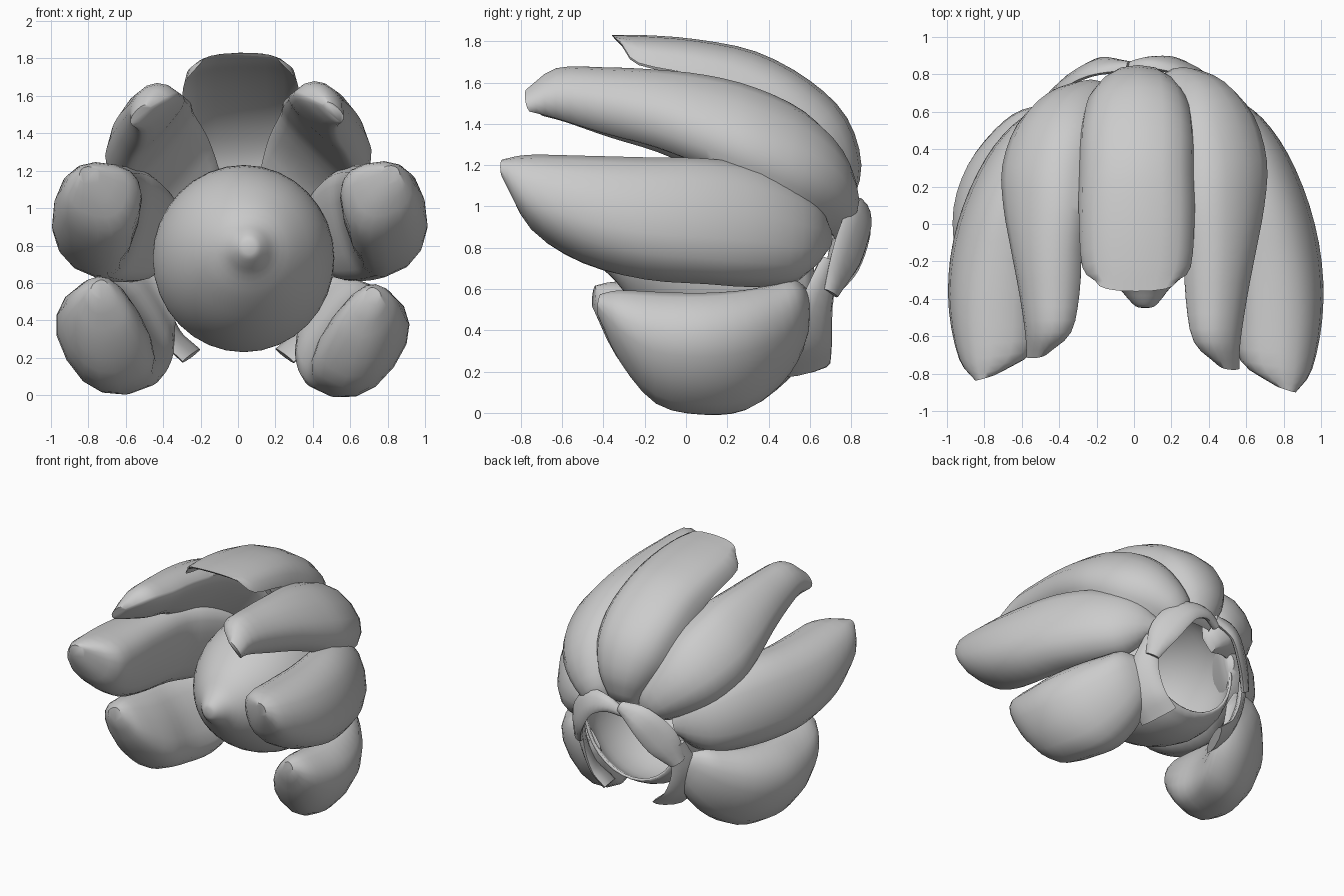
import bpy, bmesh, math
from mathutils import Vector

cube = bpy.data.objects.get("Cube")
if cube:
    bpy.data.objects.remove(cube, do_unlink=True)

grey = bpy.data.materials.new("plain grey")
grey.use_nodes = True
grey.diffuse_color = (0.6, 0.6, 0.6, 1)
grey.node_tree.nodes["Principled BSDF"].inputs["Base Color"].default_value = (0.6, 0.6, 0.6, 1)

CENTRE = Vector((0.03, 0, 0.75))
FORWARD = Vector((0, 1, 0))


def smooth_stations(stations, steps=3):
    """Catmull-Rom interpolation of station tuples."""
    pts = [Vector(s) for s in stations]
    pts = [pts[0] * 2 - pts[1]] + pts + [pts[-1] * 2 - pts[-2]]
    out = []
    for a, b, c, d in zip(pts, pts[1:], pts[2:], pts[3:]):
        for i in range(steps):
            t = i / steps
            out.append((b * 2 + (c - a) * t + (a * 2 - b * 5 + c * 4 - d) * t ** 2
                        + (b * 3 - a - c * 3 + d) * t ** 3) / 2)
    return out + [pts[-2]]


def loft(name, rings, cap_start=True, cap_end=True, angle=50):
    """Skin a list of closed rings."""
    bm = bmesh.new()
    rows = [[bm.verts.new(p) for p in ring] for ring in rings]
    n = len(rows[0])
    for a, b in zip(rows, rows[1:]):
        for i in range(n):
            bm.faces.new((a[i], a[(i + 1) % n], b[(i + 1) % n], b[i]))
    if cap_start:
        bm.faces.new(rows[0])
    if cap_end:
        bm.faces.new(rows[-1])
    bmesh.ops.recalc_face_normals(bm, faces=bm.faces)
    mesh = bpy.data.meshes.new(name)
    bm.to_mesh(mesh)
    bm.free()
    obj = bpy.data.objects.new(name, mesh)
    bpy.context.collection.objects.link(obj)
    mesh.materials.append(grey)
    bpy.ops.object.select_all(action='DESELECT')
    obj.select_set(True)
    bpy.context.view_layer.objects.active = obj
    bpy.ops.object.shade_smooth_by_angle(angle=math.radians(angle))
    return obj


def boxy(v, power=.85):
    """Push a sine or cosine outward for a fuller section."""
    return math.copysign(abs(v) ** power, v)


def petal(name, stations, degrees, side, belly, scale=1.0, length=1.0, sides=16):
    """Station: outer radius, outer y, rim radius, rim y, half width, sideways lean.
    Belly is the inner bulge, fading to the root: negative makes the petal a cup."""
    a = math.radians(degrees)
    radial = Vector((math.cos(a), 0, math.sin(a)))
    across = Vector((-math.sin(a), 0, math.cos(a))) * side
    rings = []
    path = smooth_stations(stations)
    for j, (ro, yo, re, ye, w, lean) in enumerate(path):
        inner = belly * (1 - .8 * j / len(path))
        ring = []
        for i in range(sides):
            t = math.tau * i / sides
            k = boxy(math.sin(t)) * (1 if math.sin(t) > 0 else inner)
            r, y = re + (ro - re) * k, ye + (yo - ye) * k
            ring.append(CENTRE + radial * r * scale + FORWARD * y * length
                        + across * (w * boxy(math.cos(t)) + lean))
        rings.append(ring)
    return loft(name, rings)


TOP = [(1.08, -.36, 1.03, -.31, .21, 0), (1.08, -.2, .94, -.23, .29, 0), (1.06, .05, .88, .05, .31, 0),
       (1.0, .34, .8, .25, .31, 0), (.86, .6, .68, .45, .31, 0), (.68, .78, .5, .6, .28, 0),
       (.45, .85, .35, .65, .21, 0), (.24, .8, .2, .72, .1, 0)]
UPPER = [(.91, -.78, .87, -.76, .07, .17), (.96, -.63, .83, -.63, .14, .24), (.97, -.4, .79, -.4, .18, .22),
         (.97, -.15, .77, -.15, .22, .18), (.95, .1, .73, .1, .27, .13), (.9, .35, .68, .3, .29, .08),
         (.78, .6, .55, .5, .28, .05), (.6, .77, .4, .62, .22, .03), (.36, .84, .28, .7, .14, .02),
         (.2, .78, .18, .72, .06, 0)]
MIDDLE = [(.92, -.9, .86, -.88, .05, .21), (.98, -.78, .76, -.75, .18, .12), (1.01, -.5, .74, -.5, .26, .04),
          (.99, -.2, .72, -.2, .3, 0), (.92, .1, .67, .1, .31, 0), (.8, .38, .58, .3, .3, 0),
          (.66, .57, .47, .5, .25, -.01), (.52, .67, .4, .6, .17, 0), (.38, .71, .36, .66, .07, 0)]
LOWER = [(.72, -.43, .67, -.42, .05, .22), (.86, -.32, .7, -.32, .18, .12), (.96, -.15, .72, -.13, .29, .01),
         (.98, .08, .72, .08, .32, -.02), (.91, .3, .66, .28, .32, -.04), (.76, .48, .56, .43, .27, -.02),
         (.6, .58, .48, .53, .2, .02), (.42, .61, .39, .58, .08, .03)]

# Seven petals fanned around the bud
petal("top_petal", TOP, 91, 1, -.65)
petal("upper_left_petal", UPPER, 47, 1, .3, 1.01)
petal("upper_right_petal", UPPER, 137, -1, .3, 1.04, .92)
petal("middle_left_petal", MIDDLE, 15, 1, .8)
petal("middle_right_petal", MIDDLE, 166, -1, .8, 1.04, .93)
petal("lower_left_petal", LOWER, -36, 1, .8, 1.02)
petal("lower_right_petal", LOWER, 210, -1, .8, 1.12, 1.06)

# Hollow bud with a small nub at the front, open at the back
BUD = [(.01, -.45), (.05, -.44), (.09, -.4), (.14, -.34), (.25, -.24), (.37, -.08),
       (.45, .1), (.485, .3), (.47, .48), (.4, .62)]
bud_rings = []
for r, y in smooth_stations(BUD):
    lift = max(0, .3 - y) * .08
    bud_rings.append([Vector((.03 + lift * .5 + r * math.cos(math.tau * i / 32), y,
                              .73 + lift + r * 1.03 * math.sin(math.tau * i / 32))) for i in range(32)])
bud = loft("bud", bud_rings, cap_end=False)
shell = bud.modifiers.new("thickness", 'SOLIDIFY')
shell.thickness = .02


def sepal(name, path, thick=.03, sides=10):
    """Thin curled leaf along a path of x, y, z, half width."""
    pts = smooth_stations(path, 4)
    rings = []
    for i, p in enumerate(pts):
        pos = Vector(p[:3])
        along = Vector(pts[min(i + 1, len(pts) - 1)][:3]) - Vector(pts[max(i - 1, 0)][:3])
        out = (pos - CENTRE - FORWARD * .35).normalized()
        wide = along.cross(out).normalized()
        out = wide.cross(along).normalized()
        rings.append([pos + wide * p[3] * math.cos(math.tau * j / sides)
                      + out * thick * math.sin(math.tau * j / sides) for j in range(sides)])
    loft(name, rings)


# Sepals curling around the rear opening
sepal("upper_left_sepal", [(-.05, .83, .93, .03), (.08, .86, .98, .06), (.24, .84, .94, .1),
                           (.37, .78, .77, .11), (.42, .7, .58, .05)])
sepal("upper_right_sepal", [(-.03, .84, .98, .04), (-.2, .84, .92, .1), (-.34, .77, .76, .12),
                            (-.42, .7, .6, .06)])
DROP = [(.41, .7, .74, .06), (.43, .63, .52, .1), (.37, .59, .33, .13), (.25, .57, .21, .14)]
sepal("lower_left_sepal", DROP)
sepal("lower_right_sepal", [(-x, y, z, w) for x, y, z, w in DROP])
